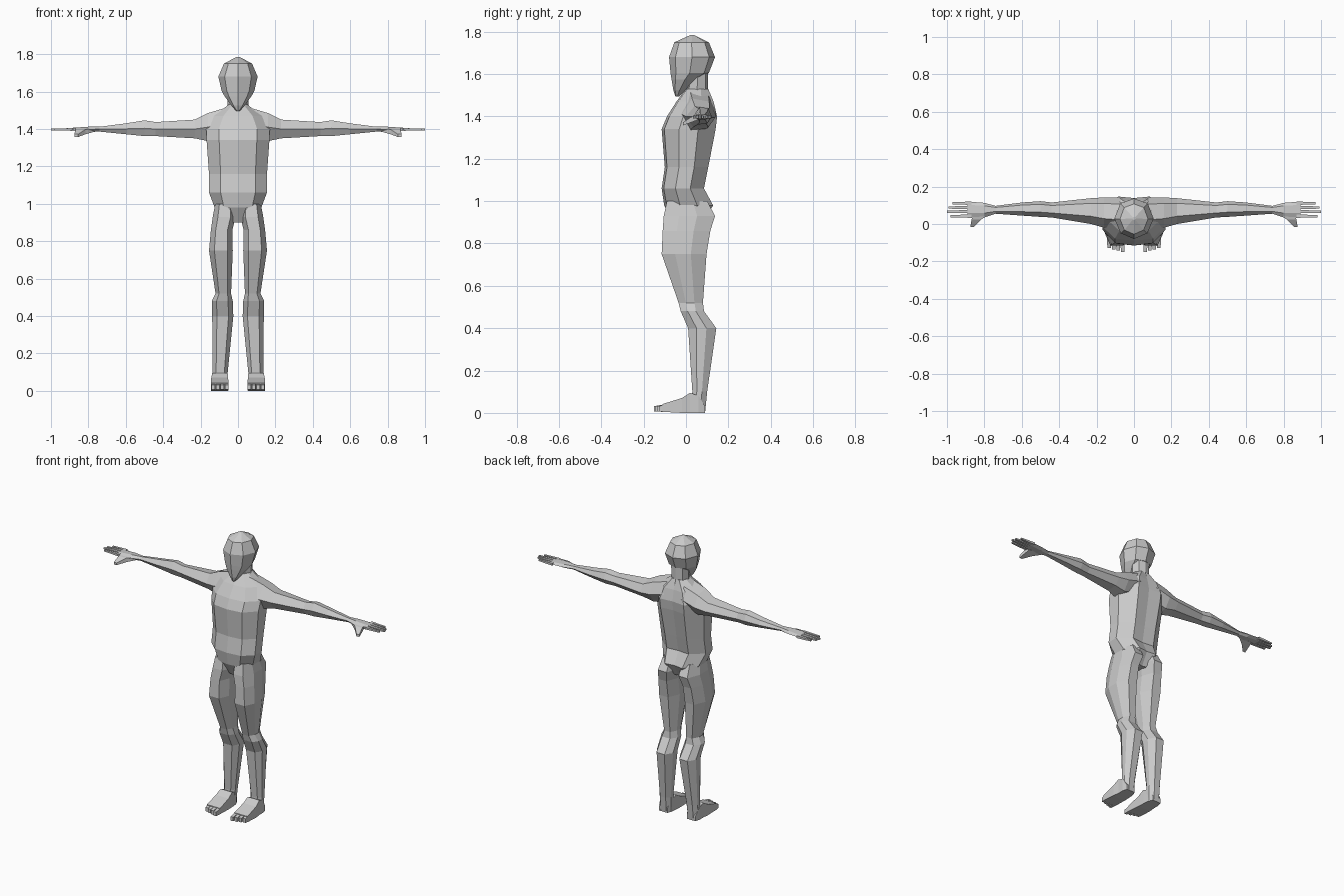
import bpy, bmesh, math

skin = bpy.data.materials.new("plain grey")
skin.diffuse_color = (0.6, 0.6, 0.6, 1)

# Unit cross-sections, in the range -1..1
OCTAGON = [(-.55, -1), (.55, -1), (1, -.4), (1, .3), (.5, 1), (-.5, 1), (-1, .3), (-1, -.4)]
TRUNK = [(0, -1), (.6, -.9), (1, -.35), (1, .35), (.5, 1), (0, .93),
         (-.5, 1), (-1, .35), (-1, -.35), (-.6, -.9)]
ROUND = [(0, -1), (.68, -.72), (1, 0), (.7, .75), (0, 1), (-.7, .75), (-1, 0), (-.68, -.72)]
BOX = [(-1, -1), (1, -1), (1, 1), (-1, 1)]
LIMB = [(-1, 0), (-.5, -1), (.5, -.9), (1, -.1), (.6, .8), (-.4, 1)]


def loft(name, axis, shape, sections, mirror=False):
    """Skin sections (t, u0, u1, v0, v1) placed along an axis."""
    bm = bmesh.new()
    rings = []
    for t, u0, u1, v0, v1 in sections:
        ring = []
        for a, b in shape:
            p = [(u0 + u1) / 2 + a * (u1 - u0) / 2, (v0 + v1) / 2 + b * (v1 - v0) / 2]
            p.insert("xyz".index(axis), t)
            ring.append(bm.verts.new(p))
        rings.append(ring)
    n = len(shape)
    for r, s in zip(rings, rings[1:]):
        for i in range(n):
            j = (i + 1) % n
            bm.faces.new((r[i], r[j], s[j], s[i]))
    bm.faces.new(rings[0])
    bm.faces.new(rings[-1])
    bmesh.ops.recalc_face_normals(bm, faces=bm.faces)
    mesh = bpy.data.meshes.new(name)
    bm.to_mesh(mesh)
    bm.free()
    mesh.materials.append(skin)
    ob = bpy.data.objects.new(name, mesh)
    bpy.context.collection.objects.link(ob)
    if mirror:
        m = ob.modifiers.new("mirror", 'MIRROR')
        m.use_mirror_merge = False
    return ob


def sym(z, w, y0, y1):
    return (z, -w, w, y0, y1)


# Trunk from crotch to base of neck
loft("torso", "z", TRUNK, [
    sym(.90, .05, -.06, .08), sym(.98, .125, -.103, .128), sym(1.06, .155, -.115, .085),
    sym(1.16, .155, -.10, .105), sym(1.34, .168, -.115, .14), sym(1.40, .17, -.09, .147),
    sym(1.47, .13, -.045, .13), sym(1.53, .05, .0, .105)])

# Neck and head
loft("neck", "z", ROUND, [sym(1.46, .07, -.03, .125), sym(1.53, .055, .0, .105),
                          sym(1.64, .06, .01, .105)])
loft("head", "z", ROUND, [
    sym(1.495, .008, -.05, -.03), sym(1.525, .035, -.06, .0), sym(1.575, .072, -.068, .06),
    sym(1.605, .088, -.073, .108), sym(1.68, .105, -.08, .137),
    sym(1.75, .075, -.055, .108), sym(1.785, .008, .022, .038)])

# Legs from hip to sole
loft("leg", "z", OCTAGON, [
    (1.0, .02, .122, -.09, .10), (.93, .012, .135, -.105, .137), (.86, .03, .145, -.11, .115),
    (.75, .028, .155, -.115, .097), (.52, .037, .12, -.035, .08), (.48, .028, .14, -.025, .085),
    (.40, .025, .138, .01, .143), (.10, .055, .135, .03, .10), (.0, .06, .135, .02, .09)], True)

# Feet and toes
loft("foot", "y", BOX, [
    (.09, .07, .13, 0, .03), (.06, .058, .138, 0, .08), (.02, .055, .138, 0, .095),
    (-.02, .053, .143, 0, .07), (-.11, .05, .145, .005, .042)], True)
for k, tip in enumerate((-.15, -.143, -.135, -.127)):
    x = .05 + k * .024
    loft("toe", "y", BOX, [(-.10, x, x + .022, .005, .04), (tip, x + .002, x + .02, .006, .032)], True)

# Arms from inside the shoulder to the palm
loft("arm", "x", LIMB, [
    (.06, -.03, .14, 1.36, 1.515), (.16, -.02, .142, 1.335, 1.485), (.23, .0, .138, 1.35, 1.45),
    (.44, .035, .115, 1.362, 1.437), (.50, .038, .122, 1.362, 1.446),
    (.60, .045, .115, 1.372, 1.43), (.74, .055, .097, 1.386, 1.412)], True)
loft("palm", "x", LIMB, [
    (.74, .055, .097, 1.386, 1.412), (.80, .035, .113, 1.384, 1.412),
    (.89, .032, .12, 1.39, 1.406)], True)

# Fingers and thumb
for y, tip in ((.042, .98), (.066, 1.0), (.088, .993), (.111, .97)):
    loft("finger", "x", BOX, [(.87, y - .009, y + .009, 1.39, 1.405),
                              (tip, y - .006, y + .006, 1.393, 1.402)], True)
loft("thumb", "y", BOX, [
    (.06, .765, .86, 1.386, 1.405), (.025, .815, .868, 1.372, 1.398),
    (-.015, .855, .875, 1.357, 1.372)], True)
